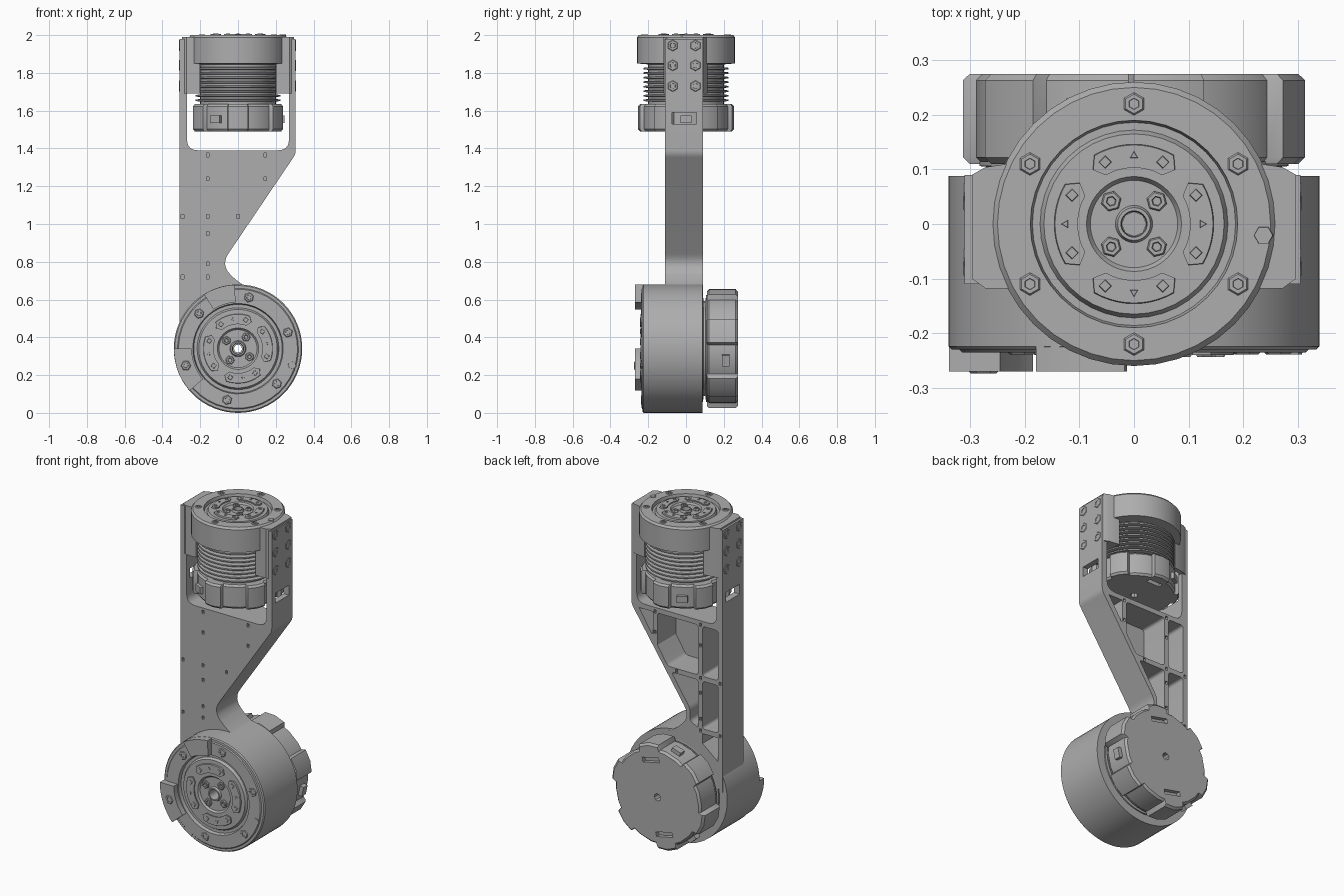
import bpy, bmesh
from math import radians, sin, cos, pi
from mathutils import Matrix, Vector

if "Cube" in bpy.data.objects:
    bpy.data.objects.remove(bpy.data.objects["Cube"], do_unlink=True)

grey = bpy.data.materials.new("machined grey")
grey.use_nodes = True
grey.diffuse_color = (0.42, 0.42, 0.42, 1)
grey.node_tree.nodes["Principled BSDF"].inputs["Base Color"].default_value = grey.diffuse_color

FRONT = Matrix.Rotation(pi / 2, 4, 'X')      # local z faces the front
parts = []


def turn(deg):
    return Matrix.Rotation(radians(deg), 4, 'Z')


def move(x, y, z):
    return Matrix.Translation((x, y, z))


def polar(r, deg):
    return r * cos(radians(deg)), r * sin(radians(deg))


def finish(name, bm, matrix):
    bmesh.ops.recalc_face_normals(bm, faces=bm.faces)
    bm.transform(matrix)
    mesh = bpy.data.meshes.new(name)
    bm.to_mesh(mesh)
    bm.free()
    mesh.materials.append(grey)
    ob = bpy.data.objects.new(name, mesh)
    bpy.context.collection.objects.link(ob)
    parts.append(ob)
    return ob


def lathe(name, profile, segs, matrix=Matrix(), closed=False):
    bm = bmesh.new()
    vs = [bm.verts.new((r, 0, z)) for r, z in profile]
    es = [bm.edges.new(p) for p in zip(vs, vs[1:])]
    if closed:
        es.append(bm.edges.new((vs[-1], vs[0])))
    bmesh.ops.spin(bm, geom=vs + es, cent=(0, 0, 0), axis=(0, 0, 1),
                   angle=2 * pi, steps=segs)
    bmesh.ops.remove_doubles(bm, verts=bm.verts, dist=1e-5)
    return finish(name, bm, matrix)


def add_loft(bm, pts, levels):
    """Stack scaled copies of an outline; levels are (height, scale)."""
    rings = [[bm.verts.new((x * k, y * k, z)) for x, y in pts] for z, k in levels]
    for a, b in zip(rings, rings[1:]):
        for i in range(len(a)):
            bm.faces.new((a[i - 1], a[i], b[i], b[i - 1]))
    bm.faces.new(rings[0])
    bm.faces.new(rings[-1])


def loft(name, pts, levels, matrix=Matrix()):
    bm = bmesh.new()
    add_loft(bm, pts, levels)
    return finish(name, bm, matrix)


def box(x0, x1, y0, y1):
    return [(x0, y0), (x1, y0), (x1, y1), (x0, y1)]


def rounded(corners):
    """Outline from (x, y, fillet) corners."""
    out = []
    for i, (x, y, r) in enumerate(corners):
        p = Vector((x, y))
        if not r:
            out.append((x, y))
            continue
        a = p + (Vector(corners[i - 1][:2]) - p).normalized() * r
        b = p + (Vector(corners[(i + 1) % len(corners)][:2]) - p).normalized() * r
        for t in [k / 6 for k in range(7)]:
            out.append(tuple(a * (1 - t) ** 2 + p * 2 * t * (1 - t) + b * t * t))
    return out


def sector(r0, r1, a0, a1, n=10):
    angles = [a0 + (a1 - a0) * i / n for i in range(n + 1)]
    return [polar(r1, a) for a in angles] + [polar(r0, a) for a in reversed(angles)]


def cut(ob, shapes, matrix):
    """Subtract a list of (outline, low, high) prisms."""
    bm = bmesh.new()
    for pts, lo, hi in shapes:
        add_loft(bm, pts, [(lo, 1), (hi, 1)])
    tool = finish("cutter", bm, matrix)
    tool.hide_render = True
    parts.remove(tool)
    mod = ob.modifiers.new("cut", 'BOOLEAN')
    mod.operation, mod.solver, mod.object = 'DIFFERENCE', 'EXACT', tool
    bpy.context.view_layer.objects.active = ob
    bpy.ops.object.modifier_apply(modifier=mod.name)
    bpy.data.objects.remove(tool, do_unlink=True)


def bolt(name, r, matrix):
    lathe(name, [(0, -.008), (r * .4, -.008), (r * .5, .004), (r * .85, .004),
                 (r, 0), (r, -.01)], 6, matrix)


def actuator(name, place, s, length, cap_height, pad_turn):
    # Turned body: bore, hub, output disc, flange and cooling fins
    body = [(.022, -.03), (.024, -.002), (.03, -.002), (.034, -.014), (.08, -.014),
            (.087, -.003), (.165, -.005), (.172, -.02), (.186, -.02), (.19, 0),
            (.25, 0), (.26, -.012), (.26, -.15), (.2, -.155)]
    for i in range(8):
        z = -.17 - .024 * i
        body += [(.2, z), (.225, z - .003), (.225, z - .011), (.2, z - .014)]
    body += [(.2, .06 - length), (.022, .06 - length)]
    lathe(name + "_body", [(r * s, z) for r, z in body], 40, place, closed=True)

    # Rear cap with six raised lugs, connector slots and a bore
    outline = []
    for a in range(30, 390, 60):
        outline += [polar(.228 * s, a - 14), polar(.25 * s, a - 12), polar(.254 * s, a),
                    polar(.25 * s, a + 12), polar(.228 * s, a + 14),
                    polar(.23 * s, a + 22), polar(.23 * s, a + 38)]
    cap = loft(name + "_cap", outline,
               [(-length, .96), (.012 - length, 1), (cap_height - length - .012, 1),
                (cap_height - length, .96)], place)
    bore = [polar(.022, a) for a in range(0, 360, 45)]
    slots = [(box(-.045 * s, .045 * s, y * s - .014, y * s + .014), -length - .05, .025 - length)
             for y in (-.175, .175)]
    cut(cap, slots + [(bore, -length - .1, 0)], place)
    for k in range(3):
        loft(name + "_connector", box(.2 * s, .246 * s, -.03, .03),
             [(.045 - length, 1), (.085 - length, 1)], place @ turn(120 * k))

    # Flange screws and locating pip
    for a in range(30, 390, 60):
        bolt(name + "_flange_screw", .021 * s, place @ move(*polar(.22 * s, a), 0) @ turn(a))
    lathe(name + "_pip", [(0, .004), (.017 * s, .004), (.02 * s, -.02)], 6,
          place @ move(*polar(.238 * s, -5), 0))

    # Kidney pads and hub screws on the output disc
    for k in range(4):
        m = place @ turn(pad_turn + 90 * k)
        pad = sector(.104 * s, .146 * s, -30, 30)
        pad = [polar(.125 * s, -37)] + pad[:11] + [polar(.125 * s, 37)] + pad[11:]
        loft(name + "_pad", pad, [(-.012, 1), (.002, 1), (.005, .99)], m)
        for a, n, r in ((-25, 4, .013), (0, 3, .009), (25, 4, .013)):
            lathe(name + "_pad_screw", [(0, .009), (r * s * .8, .009), (r * s, .002)], n,
                  m @ move(*polar(.125 * s, a), 0))
        bolt(name + "_hub_screw", .019 * s, m @ turn(45) @ move(.059 * s, 0, -.008))


# Upper and lower actuators
LOWER = move(0, 0, .34) @ FRONT
actuator("upper_actuator", move(0, 0, 2), 1, .51, .145, 0)
actuator("lower_actuator", LOWER @ turn(-12) @ move(0, 0, .235), 1.26, .51, .165, 22)

# Round housing for the lower actuator, with two raised stops
lathe("lower_housing", [(.31, .23), (.334, .23), (.34, .224), (.34, -.088),
                        (.288, -.088), (.288, .2)], 64, LOWER, closed=True)
for name, a0, a1 in (("upper_stop", 93, 122), ("side_stop", 180, 221)):
    loft(name, sector(.245, .339, a0, a1), [(.2, 1), (.27, 1)], LOWER)
bolt("side_stop_screw", .027, LOWER @ move(*polar(.29, 198), .27))

# Fork bracket running from the housing up to the upper actuator
bracket = loft("bracket", rounded([
    (-.31, 1.98, 0), (-.31, .38, 0), (-.1, .5, 0), (.1, .64, 0), (0, .69, .06),
    (-.09, .785, .07), (.305, 1.37, .02), (.305, 1.98, 0), (.27, 1.98, 0),
    (.27, 1.39, .06), (-.27, 1.39, .06), (-.27, 1.98, 0)]),
    [(-.09, 1), (.11, 1)], FRONT)

# Ribbed pockets open to the back, screw holes and cable slots
pockets = [
    rounded([(-.145, 1.36, .02), (.13, 1.36, .02), (.13, 1.165, 0), (.06, 1.055, .02), (-.145, 1.055, .02)]),
    [(.16, 1.36), (.255, 1.36), (.168, 1.225), (.16, 1.225)],
    rounded([(-.28, 1.36, .02), (-.175, 1.36, .02), (-.175, 1.055, .02), (-.28, 1.055, .02)]),
    rounded([(-.28, 1.025, .02), (-.175, 1.025, .02), (-.175, .735, .02), (-.28, .735, .02)]),
    rounded([(-.145, 1.025, .02), (.035, 1.025, .02), (-.09, .835, .02), (-.09, .76, .02), (-.145, .735, 0)]),
    [(-.28, .705), (-.175, .705), (-.175, .645), (-.28, .56)]]
shapes = [(p, -.2, .088) for p in pockets]
for x, z in ((-.16, 1.365), (.145, 1.365), (-.16, 1.24), (.145, 1.24), (-.294, 1.04), (-.16, 1.04),
             (0, 1.04), (-.16, .95), (-.294, .72), (-.16, .79), (-.16, .72)):
    shapes.append((box(x - .007, x + .007, z - .01, z + .01), .09, .2))
    shapes.append((box(x - .007, x + .007, z - .01, z + .01), -.2, -.06))
shapes.append((box(-.5, .5, 1.53, 1.59), -.055, .075))
cut(bracket, shapes, FRONT)

# Clamping tabs and arm screws on both sides
for side, label in ((1, "left"), (-1, "right")):
    tab = [(.2, -.118), (.272, -.118), (.297, -.1), (.297, .09), (.272, .104), (.2, .115)]
    loft(label + "_tab", [(x * side, y) for x, y in tab], [(1.69, 1), (1.99, 1)])
    face = move(.304 if side > 0 else -.309, 0, 0)
    for y in (-.07, .05):
        for z in (1.945, 1.84, 1.73):
            bolt(label + "_arm_screw", .031,
                 face @ move(0, y, z) @ Matrix.Rotation(side * pi / 2, 4, 'Y'))

# Smooth the round surfaces, keep machined edges crisp
bpy.ops.object.select_all(action='DESELECT')
for ob in parts:
    ob.select_set(True)
bpy.context.view_layer.objects.active = bracket
bpy.ops.object.shade_smooth_by_angle(angle=radians(25))
